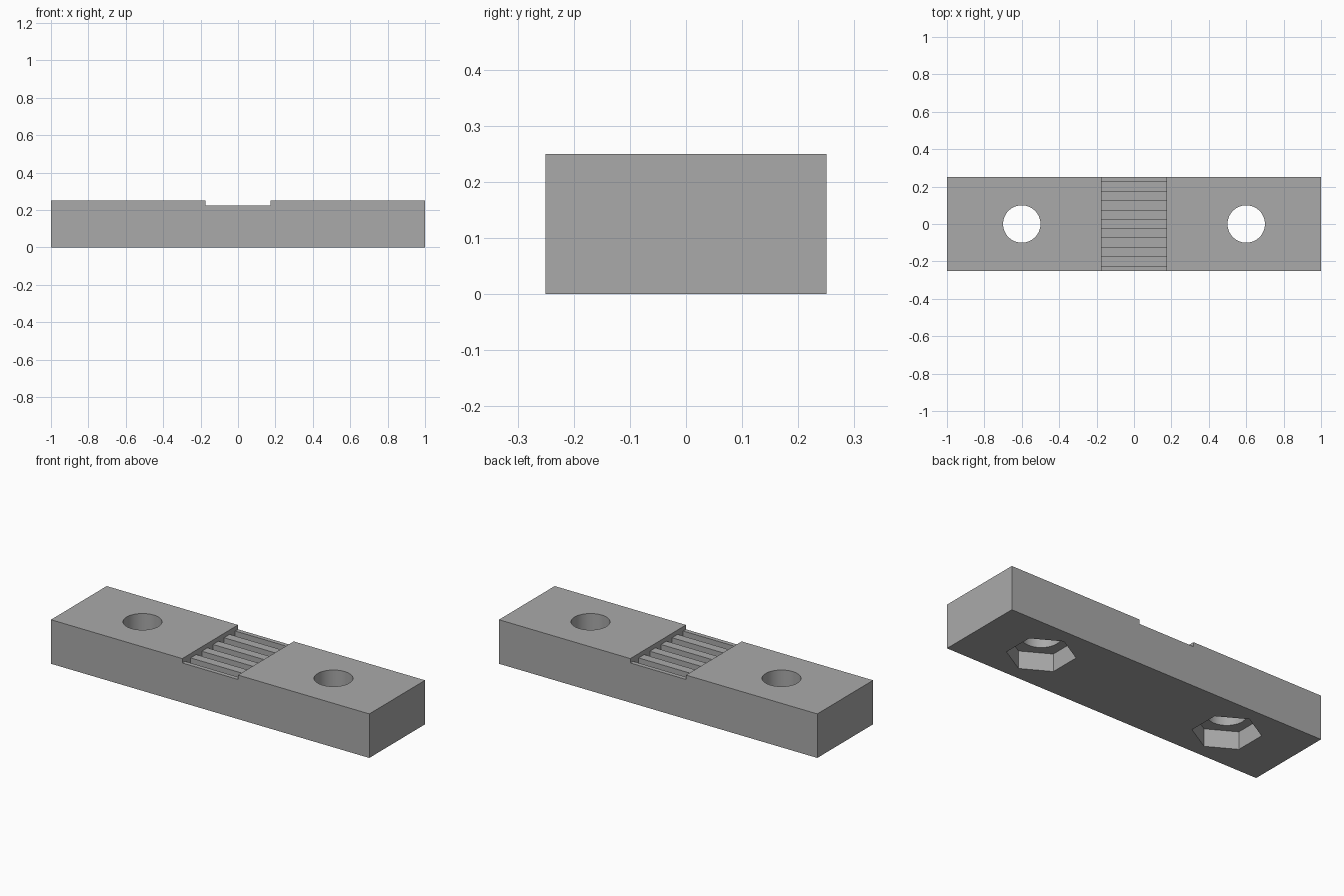
import bpy
import math

cube = bpy.data.objects.get("Cube")
if cube:
    bpy.data.objects.remove(cube, do_unlink=True)

grey = bpy.data.materials.new("plain grey")
grey.use_nodes = True
grey.diffuse_color = (0.4, 0.4, 0.4, 1)
grey.node_tree.nodes["Principled BSDF"].inputs["Base Color"].default_value = (0.4, 0.4, 0.4, 1)


def box(name, size, centre):
    bpy.ops.mesh.primitive_cube_add(size=1, location=centre)
    obj = bpy.context.object
    obj.name = name
    obj.scale = size
    bpy.ops.object.transform_apply(location=False, rotation=False, scale=True)
    obj.data.materials.append(grey)
    return obj


def prism(name, sides, radius, bottom, top, x):
    bpy.ops.mesh.primitive_cylinder_add(vertices=sides, radius=radius, depth=top - bottom,
                                        location=(x, 0, (bottom + top) / 2))
    obj = bpy.context.object
    obj.name = name
    obj.data.materials.append(grey)
    return obj


def cut(cutter):
    mod = block.modifiers.new(cutter.name, 'BOOLEAN')
    mod.operation = 'DIFFERENCE'
    mod.solver = 'EXACT'
    mod.object = cutter
    bpy.context.view_layer.objects.active = block
    bpy.ops.object.modifier_apply(modifier=mod.name)
    bpy.data.objects.remove(cutter, do_unlink=True)


# Main clamp bar
block = box("clamp_block", (2, 0.5, 0.25), (0, 0, 0.125))

# Shallow belt channel across the middle
cut(box("belt_channel", (0.35, 0.7, 0.1), (0, 0, 0.275)))

# Grooves between the belt teeth
for i in range(-2, 3):
    cut(box("tooth_groove", (0.35, 0.05, 0.1), (0, i * 0.1, 0.2375)))

# Bolt holes with hexagonal nut pockets underneath
for x in (-0.6, 0.6):
    cut(prism("bolt_hole", 64, 0.1, -0.1, 0.4, x))
    cut(prism("nut_pocket", 6, 0.175, -0.1, 0.1, x))

# Smooth only the round holes
bpy.ops.object.select_all(action='DESELECT')
block.select_set(True)
bpy.context.view_layer.objects.active = block
bpy.ops.object.shade_smooth_by_angle(angle=math.radians(30))
